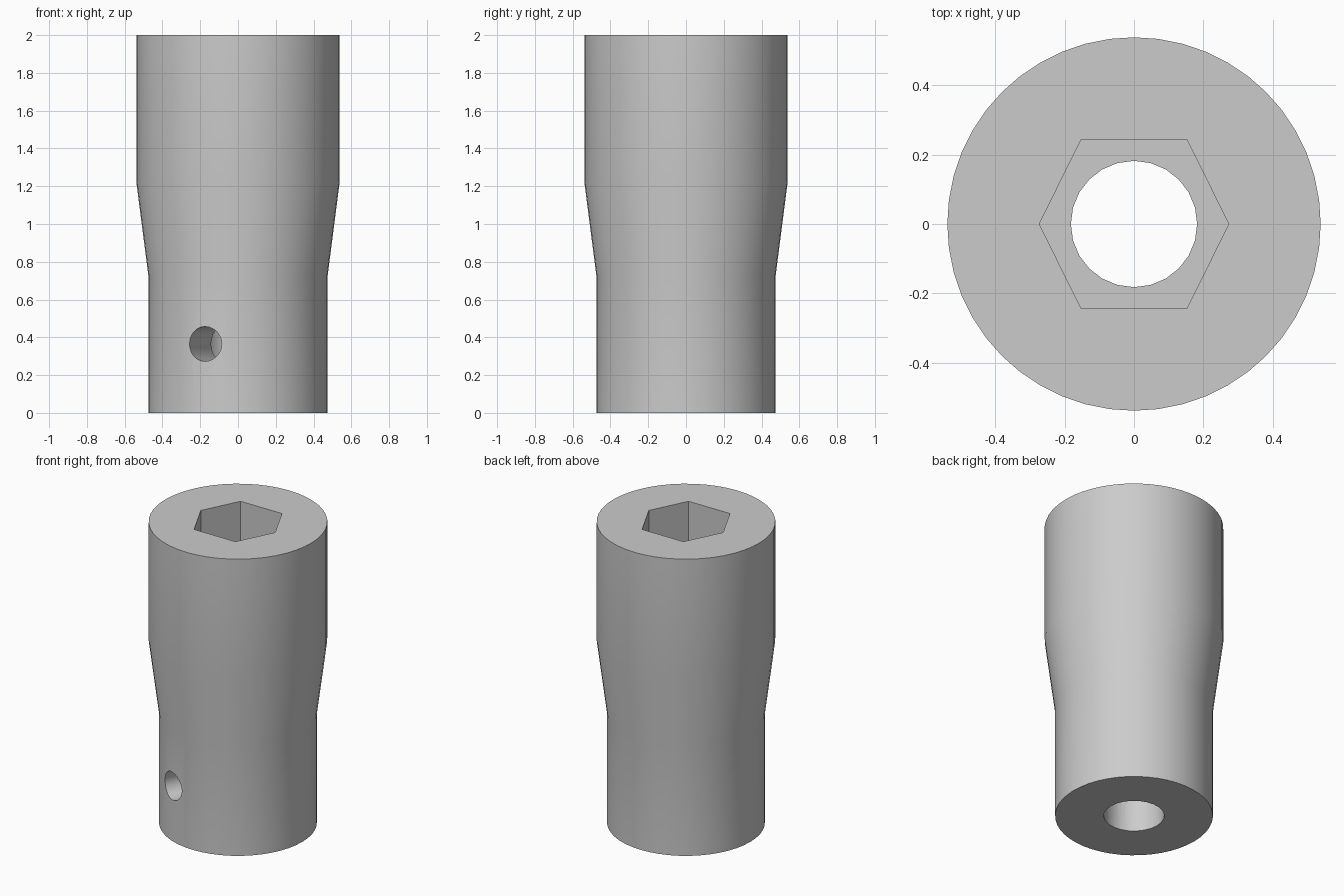
import bpy, bmesh
from math import sin, cos, pi, asin
from mathutils import Vector, Matrix

cube = bpy.data.objects.get("Cube")
if cube:
    bpy.data.objects.remove(cube, do_unlink=True)

steel = bpy.data.materials.new("plain_grey")
steel.use_nodes = True
grey = (0.6, 0.6, 0.6, 1)
steel.diffuse_color = grey
steel.node_tree.nodes["Principled BSDF"].inputs["Base Color"].default_value = grey


def circle(radius, count):
    return [(radius * cos(2 * pi * i / count), radius * sin(2 * pi * i / count))
            for i in range(count)]


def loft(name, sections):
    """Closed solid through stacked (outline, z) sections."""
    bm = bmesh.new()
    rings = [[bm.verts.new((x, y, z)) for x, y in outline] for outline, z in sections]
    n = len(rings[0])
    for low, high in zip(rings, rings[1:]):
        for i in range(n):
            j = (i + 1) % n
            bm.faces.new((low[i], low[j], high[j], high[i]))
    bm.faces.new(rings[0][::-1])
    bm.faces.new(rings[-1])
    mesh = bpy.data.meshes.new(name)
    bm.to_mesh(mesh)
    bm.free()
    mesh.materials.append(steel)
    obj = bpy.data.objects.new(name, mesh)
    bpy.context.collection.objects.link(obj)
    return obj


# Tapered outer body
profile = [(0.475, 0), (0.475, 0.73), (0.538, 1.22), (0.538, 2)]
body = loft("socket_body", [(circle(r, 48), z) for r, z in profile])

# Hexagonal drive recess from the top
hexagon = [(0.273, 0), (0.152, 0.244), (-0.152, 0.244),
           (-0.273, 0), (-0.152, -0.244), (0.152, -0.244)]
hex_cutter = loft("hex_cutter", [(hexagon, 0.73), (hexagon, 2.2)])

# Round bore from the bottom
bore = circle(0.182, 24)
bore_cutter = loft("bore_cutter", [(bore, -0.2), (bore, 0.8)])

# Radial pin hole through one wall into the bore
pin = circle(0.092, 24)
pin_cutter = loft("pin_hole_cutter", [(pin, 0.05), (pin, 0.7)])
turn = -asin(0.175 / 0.475)
pin_cutter.matrix_world = (Matrix.Translation(Vector((0, 0, 0.365)))
                           @ Matrix.Rotation(turn, 4, 'Z')
                           @ Matrix.Rotation(pi / 2, 4, 'X'))

bpy.context.view_layer.update()
bpy.ops.object.select_all(action='DESELECT')
body.select_set(True)
bpy.context.view_layer.objects.active = body
for cutter in (hex_cutter, bore_cutter, pin_cutter):
    cutter.hide_render = True
    mod = body.modifiers.new(cutter.name, 'BOOLEAN')
    mod.operation = 'DIFFERENCE'
    mod.solver = 'EXACT'
    mod.object = cutter
    bpy.ops.object.modifier_apply(modifier=mod.name)
    bpy.data.objects.remove(cutter, do_unlink=True)

bpy.ops.object.shade_smooth_by_angle(angle=pi / 6)
